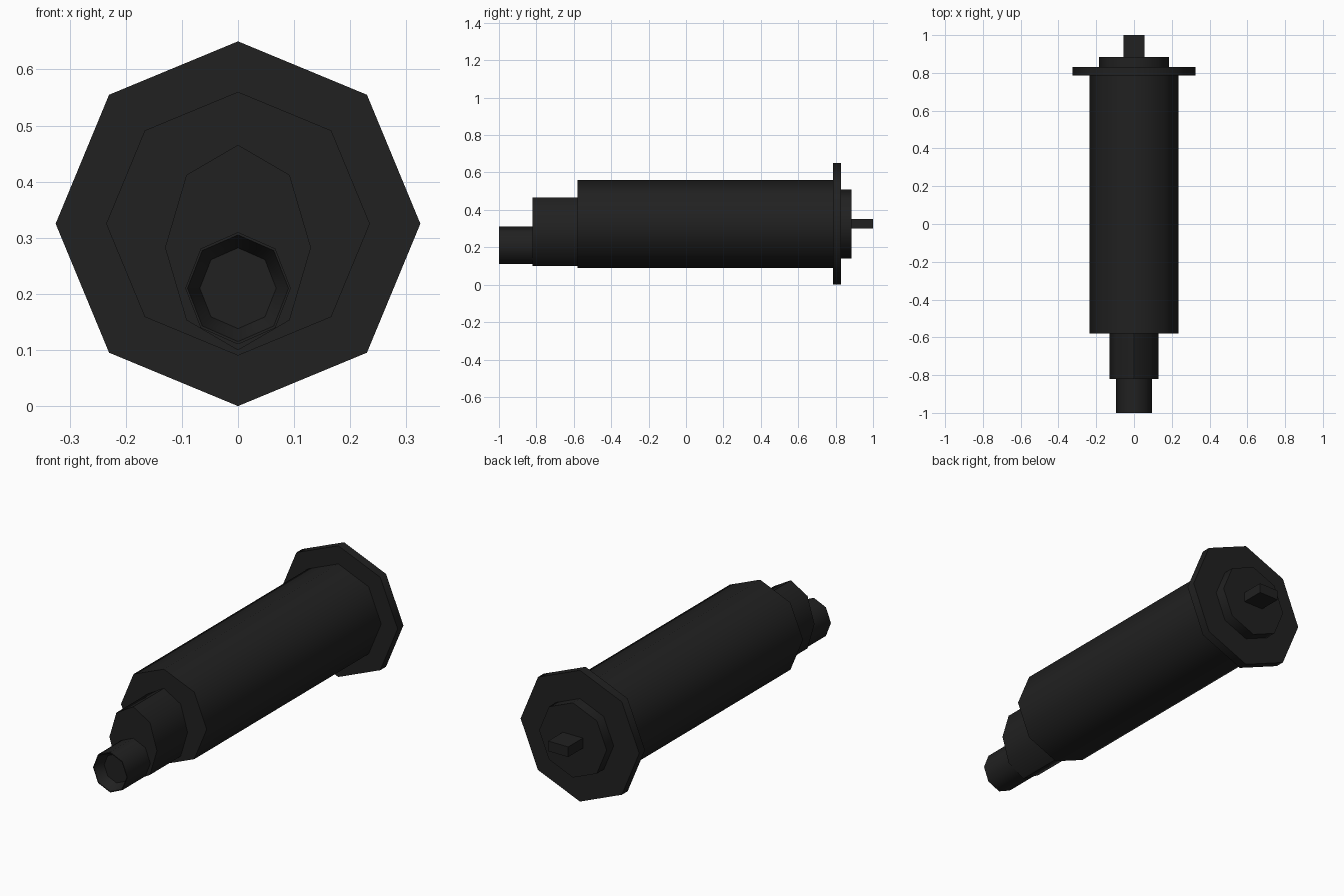
import bpy, bmesh, math
from mathutils import Vector

if "Cube" in bpy.data.objects:
    bpy.data.objects.remove(bpy.data.objects["Cube"])

mat = bpy.data.materials.new("black_plastic")
mat.diffuse_color = (0.015, 0.015, 0.015, 1)
mat.use_nodes = True
mat.node_tree.nodes["Principled BSDF"].inputs["Base Color"].default_value = mat.diffuse_color


def finish(name, bm):
    bmesh.ops.recalc_face_normals(bm, faces=bm.faces)
    me = bpy.data.meshes.new(name)
    bm.to_mesh(me)
    bm.free()
    ob = bpy.data.objects.new(name, me)
    bpy.context.collection.objects.link(ob)
    me.materials.append(mat)
    bpy.ops.object.select_all(action='DESELECT')
    ob.select_set(True)
    bpy.context.view_layer.objects.active = ob
    bpy.ops.object.shade_smooth_by_angle(angle=math.radians(55))
    return ob


def loft(name, rings, sides=8):
    """Skin octagonal rings given as (y, centre z, half width, half height)."""
    bm = bmesh.new()
    loops = []
    for y, cz, rx, rz in rings:
        loops.append([bm.verts.new((rx * math.sin(2 * math.pi * i / sides), y,
                                    cz + rz * math.cos(2 * math.pi * i / sides)))
                      for i in range(sides)])
    for a, b in zip(loops, loops[1:]):
        for i in range(sides):
            j = (i + 1) % sides
            bm.faces.new((a[i], a[j], b[j], b[i]))
    bm.faces.new(loops[0])
    bm.faces.new(loops[-1])
    return finish(name, bm)


TIP = (0.21, 0.094, 0.10)
NECK = (0.2825, 0.13, 0.183)
BODY = (0.325, 0.235, 0.235)
FLANGE = (0.325, 0.325, 0.325)
CAP = (0.325, 0.185, 0.185)

# stepped housing: recessed tip, neck, barrel, flange and rear cap
loft("stepped_housing", [
    (-0.95, 0.21, 0.068, 0.072), (-1.0, 0.21, 0.09, 0.095),
    (-1.0, *TIP), (-0.82, *TIP),
    (-0.82, *NECK), (-0.58, *NECK),
    (-0.58, *BODY), (0.785, *BODY),
    (0.785, *FLANGE), (0.83, *FLANGE),
    (0.83, *CAP), (0.885, *CAP)])

# flat tab at the rear
bm = bmesh.new()
bmesh.ops.create_cube(bm, size=1)
bmesh.ops.scale(bm, vec=Vector((0.11, 0.12, 0.05)), verts=bm.verts)
bmesh.ops.translate(bm, vec=Vector((0, 0.94, 0.325)), verts=bm.verts)
finish("rear_tab", bm)
